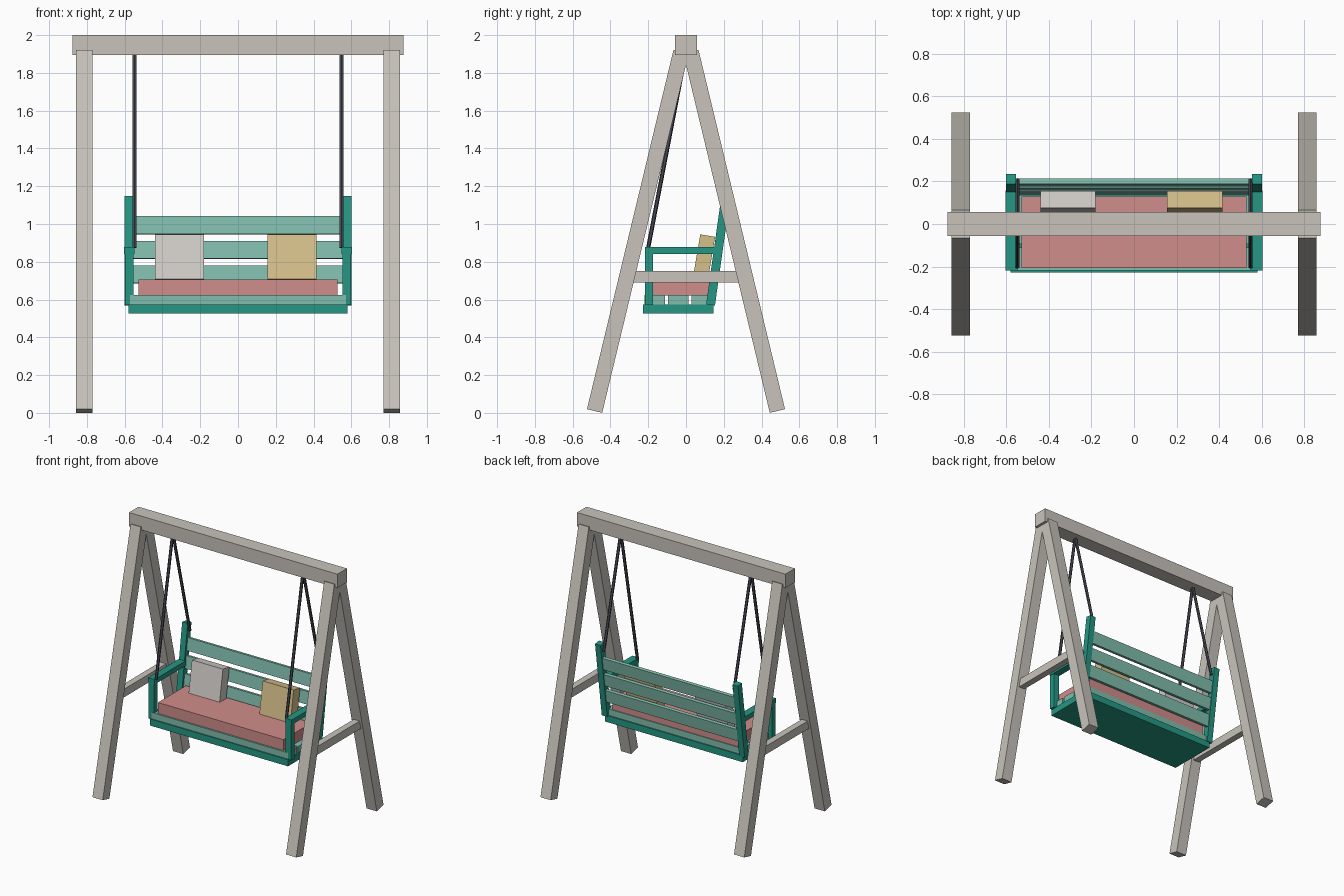
import bpy
from math import atan2, radians
from mathutils import Vector

if "Cube" in bpy.data.objects:
    bpy.data.objects.remove(bpy.data.objects["Cube"])


def material(name, rgb):
    m = bpy.data.materials.new(name)
    m.diffuse_color = (*rgb, 1)
    m.use_nodes = True
    m.node_tree.nodes["Principled BSDF"].inputs["Base Color"].default_value = m.diffuse_color
    return m


STONE = material("pale grey wood", (0.58, 0.55, 0.50))
TEAL = material("deep teal", (0.018, 0.31, 0.23))
MINT = material("light teal", (0.22, 0.51, 0.42))
PINK = material("cushion pink", (0.63, 0.27, 0.26))
GREY = material("pillow grey", (0.64, 0.61, 0.58))
SAND = material("pillow sand", (0.67, 0.53, 0.26))
ROPE = material("dark rope", (0.07, 0.07, 0.095))


def box(name, centre, size, mat, tilt=0.0):
    """Box with full sizes, leaning about the x axis."""
    bpy.ops.mesh.primitive_cube_add(size=1, location=centre, rotation=(tilt, 0, 0))
    ob = bpy.context.object
    ob.name = name
    ob.scale = size
    ob.data.materials.append(mat)
    return ob


def span(name, x, y, z, mat):
    """Upright box from (min, max) ranges."""
    r = (x, y, z)
    return box(name, [(a + b) / 2 for a, b in r], [b - a for a, b in r], mat)


def bar(name, x, start, end, size, mat):
    """Square bar between two (y, z) points."""
    dy, dz = end[0] - start[0], end[1] - start[1]
    centre = (x, (start[0] + end[0]) / 2, (start[1] + end[1]) / 2)
    return box(name, centre, (*size, (dy * dy + dz * dz) ** 0.5), mat, -atan2(dy, dz))


def rope(name, x, start, end):
    a, b = Vector((x, *start)), Vector((x, *end))
    bpy.ops.mesh.primitive_cylinder_add(vertices=6, radius=0.011, depth=(b - a).length,
                                        location=(a + b) / 2)
    ob = bpy.context.object
    ob.name = name
    ob.rotation_euler = (-atan2(end[0] - start[0], end[1] - start[1]), 0, 0)
    ob.data.materials.append(ROPE)


# Fixed A-frame: top beam, slanted legs, cross braces
span("top_beam", (-0.877, 0.877), (-0.057, 0.057), (1.895, 2.0), STONE)
for s, side in ((-1, "left"), (1, "right")):
    for f, end in ((-1, "front"), (1, "back")):
        bar(f"{side}_{end}_leg", s * 0.814, (f * 0.484, 0.01), (f * 0.026, 1.912),
            (0.086, 0.083), STONE)
    box(f"{side}_brace", (s * 0.814, 0, 0.72), (0.05, 0.58, 0.062), STONE)

    # Bench ends: leaning back post, arm post, armrest
    bar(f"{side}_back_post", s * 0.578, (0.13, 0.572), (0.211, 1.146), (0.046, 0.047), TEAL)
    box(f"{side}_arm_post", (s * 0.576, -0.197, 0.71), (0.046, 0.042, 0.28), TEAL)
    box(f"{side}_armrest", (s * 0.576, -0.03, 0.861), (0.056, 0.376, 0.037), TEAL)

    # Ropes from the beam to armrest and back post
    rope(f"{side}_front_rope", s * 0.548, (-0.2, 0.875), (-0.003, 1.9))
    rope(f"{side}_back_rope", s * 0.548, (0.205, 1.09), (0.003, 1.9))

# Seat base and seat slats
span("seat_base", (-0.58, 0.58), (-0.228, 0.146), (0.525, 0.575), TEAL)
for i in range(3):
    box(f"seat_slat_{i + 1}", (0, -0.165 + i * 0.124, 0.598), (1.145, 0.108, 0.05), MINT)

# Leaning backrest slats
for i in range(3):
    z = 0.733 + i * 0.13
    box(f"back_slat_{i + 1}", (0, 0.13 + (z - 0.572) * 0.141 + 0.005, z),
        (1.11, 0.025, 0.094), MINT, -radians(8))

# Soft furnishings
span("seat_cushion", (-0.528, 0.528), (-0.207, 0.13), (0.622, 0.706), PINK)
for name, x, mat in (("grey_pillow", -0.31, GREY), ("sand_pillow", 0.285, SAND)):
    box(name, (x, 0.095, 0.82), (0.26, 0.08, 0.24), mat, -radians(9.5))
